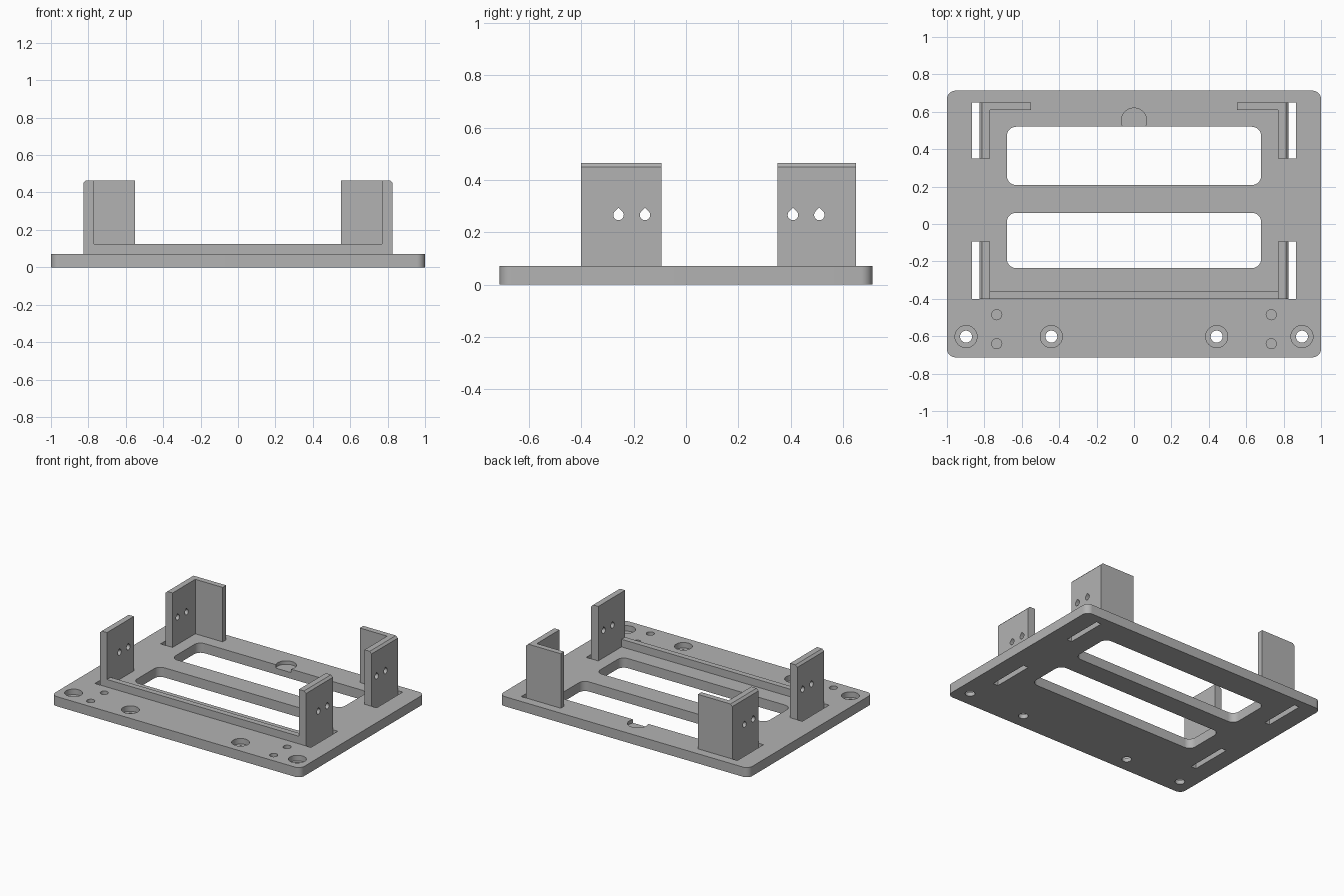
import bpy, bmesh, math

if "Cube" in bpy.data.objects:
    bpy.data.objects.remove(bpy.data.objects["Cube"])

grey = bpy.data.materials.new("plain grey")
grey.diffuse_color = (0.45, 0.45, 0.45, 1)
grey.use_nodes = True
grey.node_tree.nodes["Principled BSDF"].inputs["Base Color"].default_value = grey.diffuse_color


def prism(name, pts, axis, a, b):
    """Extrude a 2D outline along x, y or z from a to b."""
    place = {'x': lambda p, t: (t, p[0], p[1]),
             'y': lambda p, t: (p[0], t, p[1]),
             'z': lambda p, t: (p[0], p[1], t)}[axis]
    bm = bmesh.new()
    low = [bm.verts.new(place(p, a)) for p in pts]
    high = [bm.verts.new(place(p, b)) for p in pts]
    bm.faces.new(low)
    bm.faces.new(high)
    n = len(pts)
    for i in range(n):
        j = (i + 1) % n
        bm.faces.new((low[i], low[j], high[j], high[i]))
    bmesh.ops.recalc_face_normals(bm, faces=bm.faces)
    me = bpy.data.meshes.new(name)
    bm.to_mesh(me)
    bm.free()
    me.materials.append(grey)
    ob = bpy.data.objects.new(name, me)
    bpy.context.collection.objects.link(ob)
    return ob


def rect(x0, x1, y0, y1, r=0.0):
    if r == 0:
        return [(x0, y0), (x1, y0), (x1, y1), (x0, y1)]
    pts = []
    for cx, cy, start in ((x1 - r, y1 - r, 0), (x0 + r, y1 - r, 90),
                          (x0 + r, y0 + r, 180), (x1 - r, y0 + r, 270)):
        for k in range(9):
            t = math.radians(start + k * 90 / 8)
            pts.append((cx + r * math.cos(t), cy + r * math.sin(t)))
    return pts


def circle(cx, cy, r, n=40):
    return [(cx + r * math.cos(2 * math.pi * k / n),
             cy + r * math.sin(2 * math.pi * k / n)) for k in range(n)]


def teardrop(cy, cz, r):
    arc = [math.radians(135 + k * 270 / 20) for k in range(21)]
    return [(cy + r * math.cos(t), cz + r * math.sin(t)) for t in arc] + [(cy, cz + r * 1.414)]


def combine(ob, others, op='DIFFERENCE'):
    for other in others:
        m = ob.modifiers.new("bool", 'BOOLEAN')
        m.object, m.operation, m.solver = other, op, 'EXACT'
        bpy.context.view_layer.objects.active = ob
        bpy.ops.object.modifier_apply(modifier=m.name)
        bpy.data.objects.remove(other)


def smooth(ob):
    bpy.ops.object.select_all(action='DESELECT')
    ob.select_set(True)
    bpy.context.view_layer.objects.active = ob
    bpy.ops.object.shade_smooth_by_angle(angle=math.radians(30))


T = 0.07      # plate thickness
H = 0.465     # post top
FRONT = (-0.402, -0.094)
REAR = (0.35, 0.65)

# Base plate with windows, strap slots, screw holes and magnet recess
plate = prism("base_plate", rect(-1, 1, -0.713, 0.713, 0.045), 'z', 0, T)
cuts = [prism("window_cut", rect(-0.68, 0.68, y0, y1, 0.05), 'z', -0.1, 0.2)
        for y0, y1 in ((0.208, 0.52), (-0.236, 0.06))]
for s in (-1, 1):
    for y0, y1 in (FRONT, REAR):
        x0, x1 = sorted((s * 0.827, s * 0.867))
        cuts.append(prism("slot_cut", rect(x0, x1, y0, y1), 'z', -0.1, 0.2))
    for x in (0.898, 0.442):
        cuts.append(prism("screw_cut", circle(s * x, -0.602, 0.032), 'z', -0.1, 0.2))
        cuts.append(prism("screw_head_cut", circle(s * x, -0.602, 0.059), 'z', 0.03, 0.2))
    for y in (-0.485, -0.64):
        cuts.append(prism("pilot_cut", circle(s * 0.734, y, 0.027, 28), 'z', 0.025, 0.2))
cuts.append(prism("recess_cut", circle(0, 0.552, 0.068, 48), 'z', 0.045, 0.2))
combine(plate, cuts)
smooth(plate)

# Upright side posts with chamfered outer top edge and teardrop holes
for s, side in ((-1, "left"), (1, "right")):
    for (y0, y1), end, holes in ((FRONT, "front", (-0.258, -0.157)),
                                 (REAR, "rear", (0.409, 0.51))):
        prof = [(s * x, z) for x, z in ((0.77, T), (0.827, T), (0.827, H - 0.015),
                                        (0.812, H), (0.77, H))]
        post = prism(f"{end}_{side}_post", prof, 'y', y0, y1)
        if end == "rear":   # back return wall makes an L corner
            x0, x1 = sorted((s * 0.55, s * 0.79))
            tab = prism("tab", rect(x0, x1, 0.61, 0.65), 'z', T, H)
            combine(post, [tab], 'UNION')
        combine(post, [prism("hole_cut", teardrop(y, 0.266, 0.02), 'x',
                             s * 0.7, s * 0.9) for y in holes])
        smooth(post)

# Low front lip between the front posts
prism("front_lip", rect(-0.77, 0.77, -0.402, -0.361), 'z', T, 0.125)
